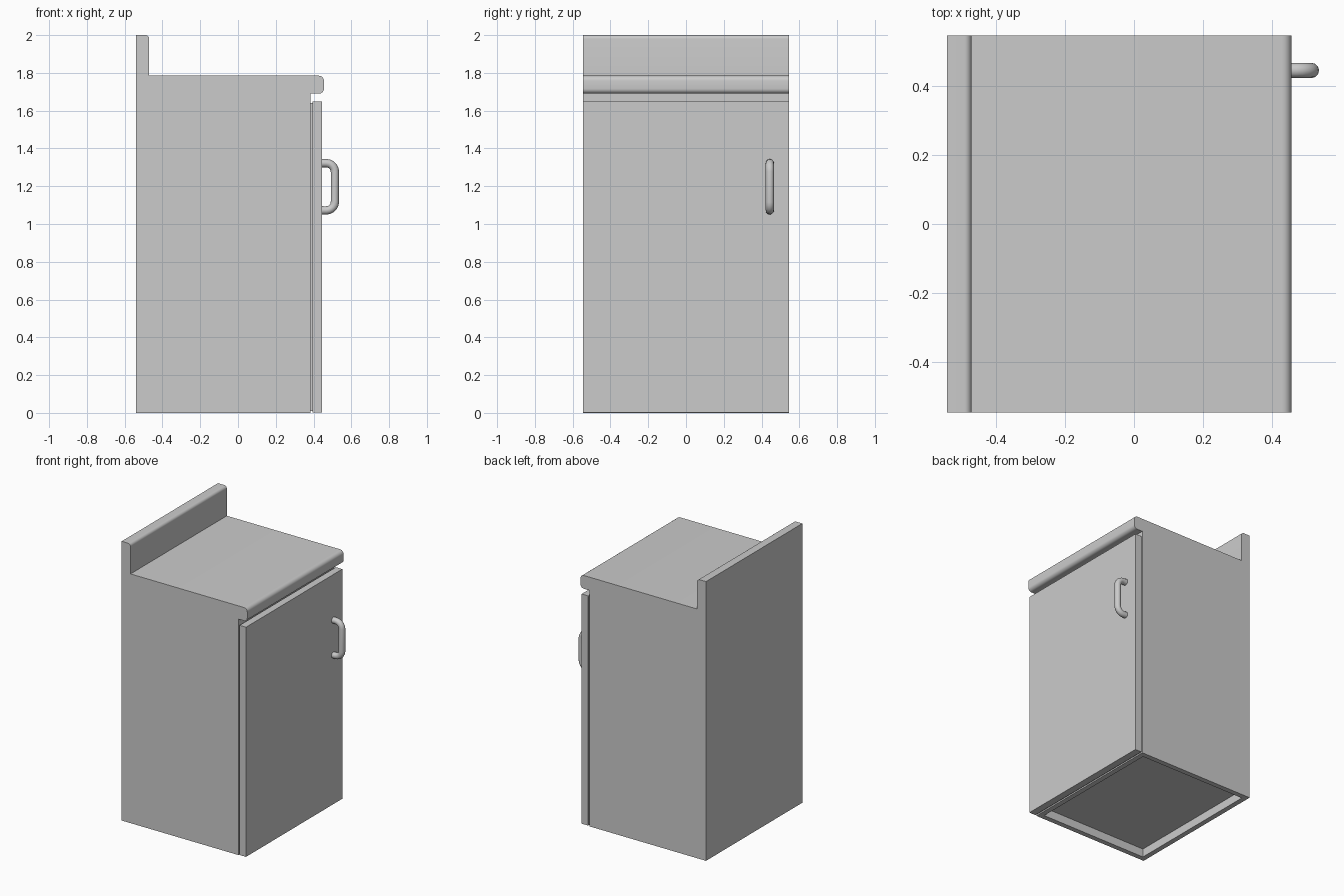
import bpy, bmesh
from math import sin, cos, radians

if "Cube" in bpy.data.objects:
    bpy.data.objects.remove(bpy.data.objects["Cube"])

HALF_Y = 0.545


def arc(cx, cz, r, a0, a1, n=6):
    return [(cx + r * cos(radians(a0 + (a1 - a0) * i / n)),
             cz + r * sin(radians(a0 + (a1 - a0) * i / n))) for i in range(n + 1)]


def finish(bm, name):
    bmesh.ops.recalc_face_normals(bm, faces=bm.faces)
    me = bpy.data.meshes.new(name)
    bm.to_mesh(me)
    bm.free()
    ob = bpy.data.objects.new(name, me)
    bpy.context.collection.objects.link(ob)
    return ob


def smooth(ob):
    bpy.ops.object.select_all(action='DESELECT')
    ob.select_set(True)
    bpy.context.view_layer.objects.active = ob
    bpy.ops.object.shade_smooth_by_angle(angle=radians(35))


def extrude_profile(points, half_y):
    """Side profile (x, z) extruded across the width."""
    bm = bmesh.new()
    face = bm.faces.new([bm.verts.new((x, -half_y, z)) for x, z in points])
    res = bmesh.ops.extrude_face_region(bm, geom=[face])
    verts = [v for v in res['geom'] if isinstance(v, bmesh.types.BMVert)]
    bmesh.ops.translate(bm, verts=verts, vec=(0, 2 * half_y, 0))
    bmesh.ops.recalc_face_normals(bm, faces=bm.faces)
    return bm


def box_profile(x0, x1, z0, z1):
    return [(x0, z0), (x1, z0), (x1, z1), (x0, z1)]


# Cabinet carcass, rounded worktop nose and backsplash in one side profile
profile = [(-0.54, 0), (0.385, 0), (0.385, 1.69)]
profile += arc(0.428, 1.717, 0.027, -90, 0)
profile += arc(0.428, 1.758, 0.027, 0, 90)
profile += [(-0.47, 1.785)]
profile += arc(-0.49, 1.98, 0.02, 0, 90)
profile += [(-0.54, 2.0)]
bm = extrude_profile(profile, HALF_Y)

# Recessed underside
bottom = next(f for f in bm.faces if f.normal.z < -0.9 and f.calc_center_median().z < 0.01)
bmesh.ops.inset_region(bm, faces=[bottom], thickness=0.052)
res = bmesh.ops.extrude_discrete_faces(bm, faces=[bottom])
bmesh.ops.translate(bm, verts=res['faces'][0].verts[:], vec=(0, 0, 0.06))
smooth(finish(bm, "cabinet_body"))

# Thin strip behind the door
finish(extrude_profile(box_profile(0.385, 0.395, 0.01, 1.64), HALF_Y - 0.01), "door_seal")

# Door
finish(extrude_profile(box_profile(0.394, 0.445, 0.003, 1.648), HALF_Y), "door")

# Bent tube handle
path = [(0.44, 1.072)] + arc(0.468, 1.117, 0.045, -90, 0, 5)
path += arc(0.468, 1.277, 0.045, 0, 90, 5) + [(0.44, 1.322)]
cu = bpy.data.curves.new("door_handle", 'CURVE')
cu.dimensions = '3D'
cu.bevel_depth = 0.022
cu.bevel_resolution = 4
cu.use_fill_caps = True
sp = cu.splines.new('POLY')
sp.points.add(len(path) - 1)
for p, (x, z) in zip(sp.points, path):
    p.co = (x, 0.444, z, 1)
handle = bpy.data.objects.new("door_handle", cu)
bpy.context.collection.objects.link(handle)
bpy.ops.object.select_all(action='DESELECT')
handle.select_set(True)
bpy.context.view_layer.objects.active = handle
bpy.ops.object.convert(target='MESH')
smooth(bpy.context.view_layer.objects.active)
